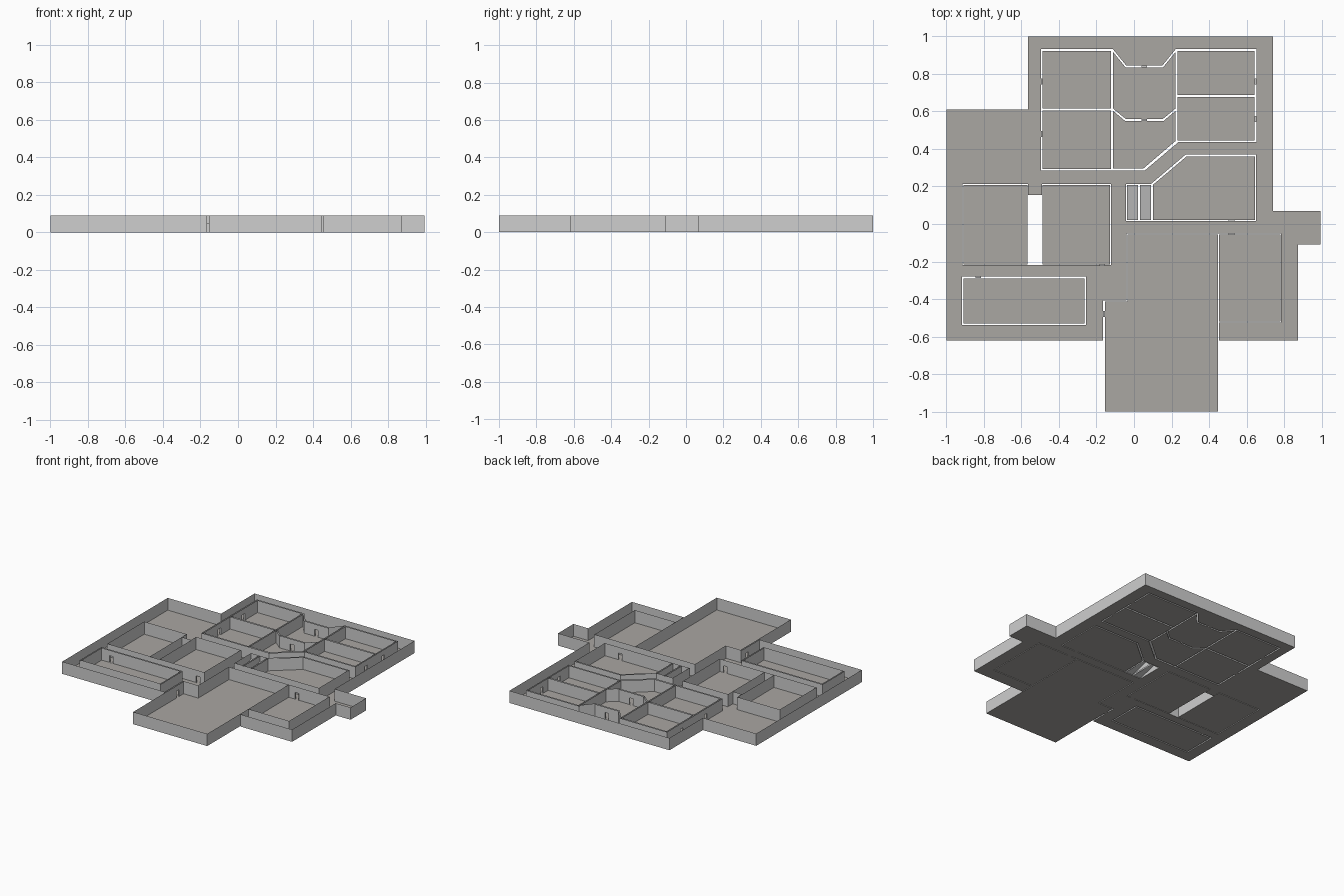
import bpy, bmesh
from mathutils import Vector

if "Cube" in bpy.data.objects:
    bpy.data.objects.remove(bpy.data.objects["Cube"])

H, DOOR_H, DOOR_W = 0.09, 0.05, 0.015   # wall height, door height, half door width


def material(name, rgb):
    m = bpy.data.materials.new(name)
    m.diffuse_color = (*rgb, 1)
    m.use_nodes = True
    m.node_tree.nodes["Principled BSDF"].inputs["Base Color"].default_value = m.diffuse_color
    return m


FLOOR = material("warm_grey_floor", (0.40, 0.385, 0.365))
WALL = material("light_grey_wall", (0.62, 0.62, 0.62))

# Door positions with the axis that passes through the opening
DOORS = [(-0.492, 0.76, 'x'), (-0.492, 0.48, 'x'), (0.055, 0.84, 'y'), (0.055, 0.555, 'y'),
         (0.648, 0.76, 'x'), (0.648, 0.56, 'x'), (-0.83, -0.283, 'y'), (-0.17, -0.218, 'y'),
         (0.52, 0.019, 'y'), (0.52, -0.053, 'y'), (-0.16, -0.48, 'x')]


def quad(bm, pts, mat):
    f = bm.faces.new([bm.verts.new(p) for p in pts])
    f.material_index = mat
    return f


def finish(bm, name):
    me = bpy.data.meshes.new(name)
    bm.to_mesh(me)
    bm.free()
    me.materials.append(FLOOR)
    me.materials.append(WALL)
    ob = bpy.data.objects.new(name, me)
    bpy.context.collection.objects.link(ob)


def upright(bm, a, b, z0, z1):
    quad(bm, [(a.x, a.y, z0), (b.x, b.y, z0), (b.x, b.y, z1), (a.x, a.y, z1)], 1)


def wall(bm, a, b):
    """Thin wall sheet from a to b, opened where a door lies on it."""
    a, b = Vector(a), Vector(b)
    length = (b - a).length
    d = (b - a) / length
    hits = []
    for x, y, axis in DOORS:
        v = Vector((x, y)) - a
        t = v.dot(d)
        across = abs(d.y if axis == 'x' else d.x) > 0.9
        if across and DOOR_W < t < length - DOOR_W and (v - d * t).length < 0.012:
            hits.append(t)
    pos = 0.0
    for t in sorted(hits):
        p, q = a + d * (t - DOOR_W), a + d * (t + DOOR_W)
        upright(bm, a + d * pos, p, 0, H)
        upright(bm, p, q, DOOR_H, H)
        pos = t + DOOR_W
    upright(bm, a + d * pos, b, 0, H)


def room(name, outline, holes=()):
    """Floor with holes, plus wall sheets along every outline."""
    bm = bmesh.new()
    edges = []
    for loop in (outline, *holes):
        vs = [bm.verts.new((x, y, 0)) for x, y in loop]
        edges += [bm.edges.new((vs[i - 1], vs[i])) for i in range(len(vs))]
    bmesh.ops.triangle_fill(bm, edges=edges, use_beauty=True, use_dissolve=False,
                            normal=(0, 0, 1))
    for loop in (outline, *holes):
        for i in range(len(loop)):
            wall(bm, loop[i - 1], loop[i])
    finish(bm, name)


def rect(x0, x1, y0, y1):
    return [(x0, y0), (x1, y0), (x1, y1), (x0, y1)]


# Corridor running around all room blocks
corridor = [(-0.565, 1), (0.74, 1), (0.74, 0.07), (0.995, 0.07), (0.995, -0.11), (0.875, -0.11),
            (0.875, -0.62), (0.453, -0.62), (0.453, -0.525), (0.785, -0.525), (0.785, -0.05),
            (-0.04, -0.05), (-0.04, -0.408), (-0.165, -0.408), (-0.165, -0.62), (-1, -0.62),
            (-1, 0.61), (-0.565, 0.61)]
north_block = [(-0.497, 0.932), (-0.112, 0.932), (-0.042, 0.846), (0.152, 0.846), (0.222, 0.932),
               (0.652, 0.932), (0.652, 0.436), (0.236, 0.436), (0.056, 0.284), (-0.497, 0.284)]
west_block = [(-0.915, 0.213), (-0.565, 0.213), (-0.565, 0.155), (-0.49, 0.155), (-0.49, 0.213),
              (-0.122, 0.213), (-0.122, -0.219), (-0.915, -0.219)]
stair_block = [(-0.043, 0.213), (0.09, 0.213), (0.275, 0.37), (0.65, 0.37), (0.65, 0.017),
               (-0.043, 0.017)]
room("corridor", corridor,
     [north_block, west_block, stair_block, rect(-0.917, -0.255, -0.538, -0.281)])

# Rectangular rooms
for name, r in {
    "north_west_room_upper": (-0.487, -0.122, 0.616, 0.922),
    "north_west_room_lower": (-0.487, -0.122, 0.294, 0.604),
    "north_east_room_upper": (0.232, 0.643, 0.688, 0.922),
    "north_east_room_lower": (0.232, 0.643, 0.446, 0.676),
    "west_room_left": (-0.91, -0.567, -0.215, 0.208),
    "west_room_right": (-0.488, -0.127, -0.215, 0.208),
    "south_west_room": (-0.908, -0.264, -0.53, -0.291),
    "south_east_room": (0.453, 0.781, -0.52, -0.055),
}.items():
    room(name, rect(*r))

# Rooms with angled or stepped outlines
room("hall_upper", [(-0.112, 0.918), (-0.045, 0.835), (0.155, 0.835), (0.222, 0.918),
                    (0.222, 0.616), (0.155, 0.561), (-0.045, 0.561), (-0.112, 0.616)])
room("hall_lower", [(-0.112, 0.604), (-0.048, 0.55), (0.158, 0.55), (0.222, 0.604),
                    (0.222, 0.443), (0.05, 0.296), (-0.112, 0.296)])
room("east_room", [(0.1, 0.022), (0.645, 0.022), (0.645, 0.36), (0.28, 0.36), (0.1, 0.208)])
room("south_hall", [(-0.035, -0.055), (0.449, -0.055), (0.449, -1), (-0.155, -1),
                    (-0.155, -0.413), (-0.035, -0.413)])

# Two ramps between side walls
for i, (x0, x1) in enumerate([(-0.038, 0.022), (0.032, 0.09)]):
    bm = bmesh.new()
    y0, y1, z = 0.022, 0.208, 0.05
    quad(bm, [(x0, y0, 0), (x1, y0, 0), (x1, y1, z), (x0, y1, z)], 1)
    c = rect(x0, x1, y0, y1)
    for k in range(4):
        upright(bm, Vector(c[k - 1]), Vector(c[k]), 0, H)
    finish(bm, f"stair_ramp_{i + 1}")

# Door passages: sill, jambs and lintel bridging each wall gap
bm = bmesh.new()
for x, y, axis in DOORS:
    hx, hy = (0.005, DOOR_W) if axis == 'x' else (DOOR_W, 0.005)
    c = rect(x - hx, x + hx, y - hy, y + hy)
    quad(bm, [(px, py, 0) for px, py in c], 0)
    quad(bm, [(px, py, DOOR_H) for px, py in reversed(c)], 1)
    for k in ((0, 2) if axis == 'x' else (1, 3)):
        upright(bm, Vector(c[k]), Vector(c[(k + 1) % 4]), 0, DOOR_H)
finish(bm, "door_passages")
